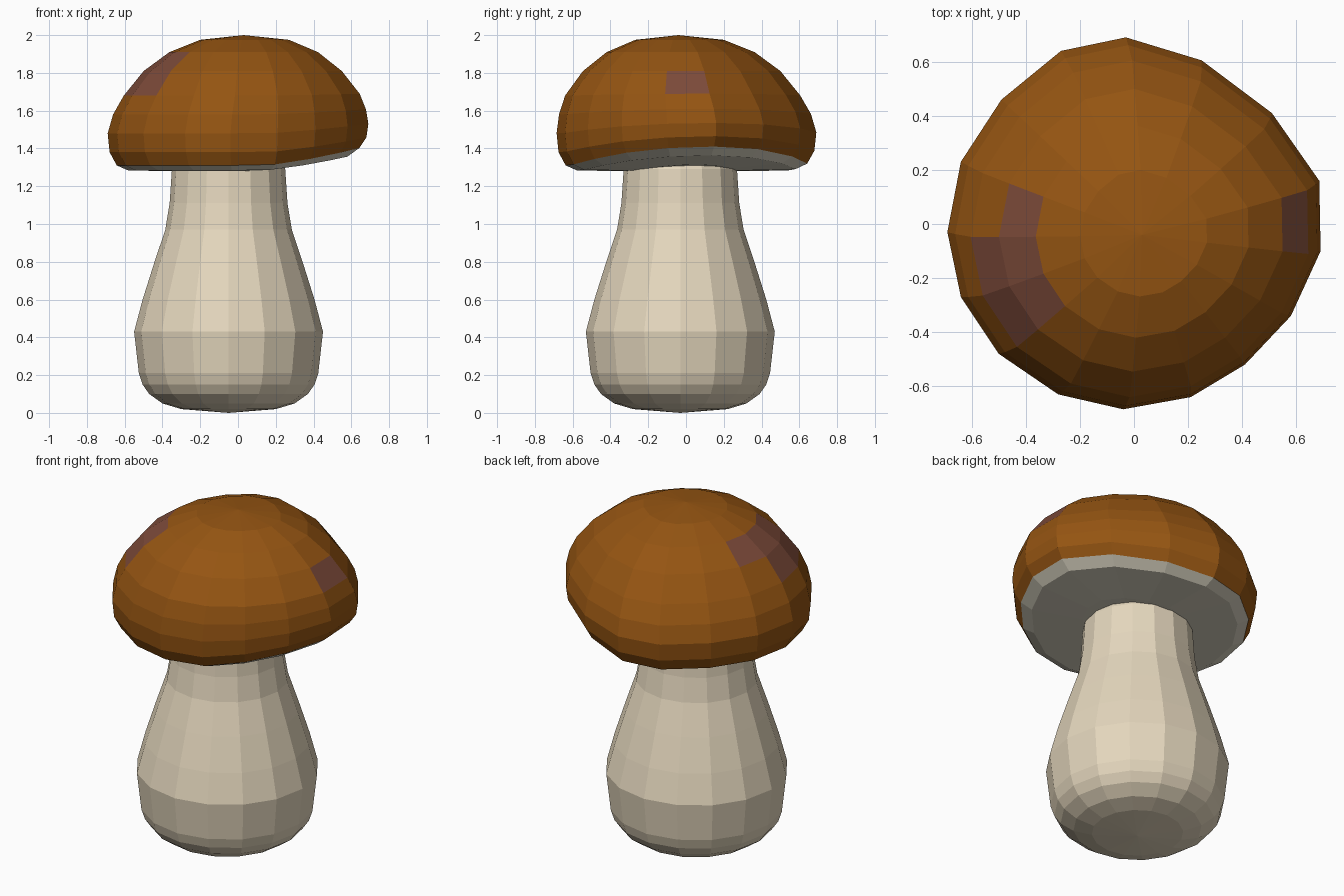
import bpy, math
from mathutils import Vector

if "Cube" in bpy.data.objects:
    bpy.data.objects.remove(bpy.data.objects["Cube"])


def material(name, rgb):
    m = bpy.data.materials.new(name)
    m.diffuse_color = (*rgb, 1)
    m.use_nodes = True
    m.node_tree.nodes["Principled BSDF"].inputs["Base Color"].default_value = m.diffuse_color
    return m


orange = material("cap brown", (0.300, 0.090, 0.006))
patch = material("cap purple brown patch", (0.205, 0.070, 0.042))
cream = material("stem cream", (0.780, 0.680, 0.510))
grey = material("gill grey", (0.690, 0.650, 0.530))


def loft(name, rings, bottom, top, mats):
    """Skin a stack of equal rings, closed by a fan at each end."""
    n = len(rings[0])
    verts = [v for r in rings for v in r] + [bottom, top]
    b, t = len(verts) - 2, len(verts) - 1
    faces = []
    for k in range(len(rings) - 1):
        for i in range(n):
            j = (i + 1) % n
            faces.append((k * n + i, k * n + j, (k + 1) * n + j, (k + 1) * n + i))
    last = (len(rings) - 1) * n
    for i in range(n):
        j = (i + 1) % n
        faces.append((j, i, b))
        faces.append((last + i, last + j, t))
    mesh = bpy.data.meshes.new(name)
    mesh.from_pydata(verts, [], faces)
    mesh.update()
    for m in mats:
        mesh.materials.append(m)
    obj = bpy.data.objects.new(name, mesh)
    bpy.context.collection.objects.link(obj)
    return obj


# Stem: 16-sided bulbous profile (radius, height)
SX, SY = -0.05, -0.03
profile = [(0.25, 0.02), (0.35, 0.05), (0.42, 0.10), (0.455, 0.15), (0.475, 0.21),
           (0.50, 0.43), (0.455, 0.60), (0.395, 0.79), (0.335, 0.97), (0.312, 1.11),
           (0.30, 1.29), (0.27, 1.36)]
angles = [math.tau * i / 16 for i in range(16)]
loft("stem", [[(SX + r * math.cos(a), SY + r * math.sin(a), z) for a in angles]
              for r, z in profile], (SX, SY, 0.0), (SX, SY, 1.37), [cream])

# Cap: slightly irregular 16-sided outline, scaled per ring and raised towards +x
outline = [(0.685, 0.16), (0.51, 0.41), (0.25, 0.605), (-0.03, 0.69),
           (-0.27, 0.64), (-0.49, 0.46), (-0.64, 0.23), (-0.69, -0.03),
           (-0.64, -0.27), (-0.50, -0.48), (-0.28, -0.63), (-0.04, -0.685),
           (0.21, -0.64), (0.41, -0.52), (0.58, -0.34), (0.69, -0.10)]
# scale, height, lift on the raised side, sideways drift of the ring centre
cap_rings = [(0.42, 1.28, 0.035, 0), (0.84, 1.283, 0.080, 0), (0.93, 1.31, 0.100, 0),
             (0.985, 1.38, 0.085, 0), (1.0, 1.48, 0.055, 0), (0.97, 1.58, 0.03, 0.008),
             (0.905, 1.68, 0.01, 0.02), (0.76, 1.81, 0, 0.025), (0.57, 1.91, 0, 0.03),
             (0.34, 1.975, 0, 0.035)]
rings = []
for s, z, lift, d in cap_rings:
    ring = []
    for x, y in outline:
        c = max(0.0, math.cos(math.atan2(y, x) - math.radians(12)))
        ring.append((x * s + d, y * s - d, z + lift * c ** 1.3))
    rings.append(ring)
cap = loft("cap", rings, (-0.02, 0, 1.285), (0.03, -0.04, 2.0), [orange, grey, patch])

# Gills are the bands below the rim; patches are two groups of upper cap faces
n = len(outline)
patches = {(6, 8), (6, 7), (7, 7), (7, 8), (6, 15), (7, 6)}
for f in cap.data.polygons:
    band, sector = divmod(f.index, n)
    if band < 2 or (len(f.vertices) == 3 and f.center.z < 1.5):
        f.material_index = 1
    elif len(f.vertices) == 4 and (band, sector) in patches:
        f.material_index = 2
